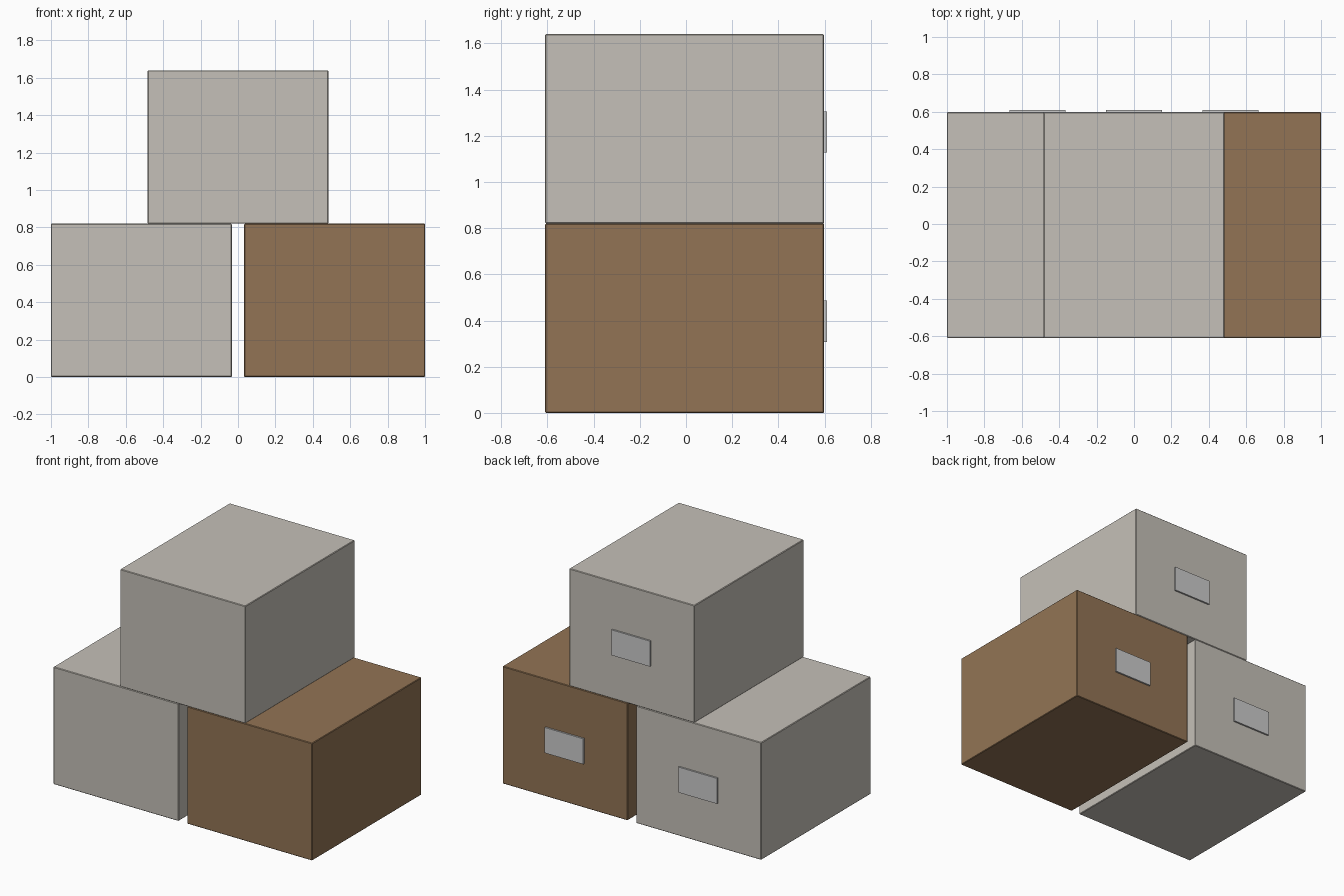
import bpy

if "Cube" in bpy.data.objects:
    bpy.data.objects.remove(bpy.data.objects["Cube"])

W, H = 0.967, 0.82            # box width and height
Y0, Y1, Y_TAG = -0.61, 0.598, 0.61


def material(name, rgb):
    m = bpy.data.materials.new(name)
    m.diffuse_color = (*rgb, 1)
    m.use_nodes = True
    m.node_tree.nodes["Principled BSDF"].inputs["Base Color"].default_value = m.diffuse_color
    return m


def block(name, x, y, z, mat=None, bevel=0.0):
    """Axis-aligned block from (min, max) pairs."""
    bpy.ops.mesh.primitive_cube_add(size=1, location=[sum(r) / 2 for r in (x, y, z)])
    ob = bpy.context.object
    ob.name = name
    ob.scale = [r[1] - r[0] for r in (x, y, z)]
    bpy.ops.object.transform_apply(location=False, rotation=False, scale=True)
    if mat:
        ob.data.materials.append(mat)
    if bevel:
        mod = ob.modifiers.new("edge_bevel", "BEVEL")
        mod.width, mod.segments = bevel, 1
    return ob


beige = material("beige_card", (0.56, 0.53, 0.48))
brown = material("brown_card", (0.29, 0.175, 0.09))

# Three stacked boxes, each with a label plate on the back
for name, cx, z, mat in (("left", -0.5165, 0, beige),
                         ("right", 0.5165, 0, brown),
                         ("top", 0, H, beige)):
    block(name + "_box", (cx - W / 2, cx + W / 2), (Y0, Y1), (z, z + H), mat, 0.004)
    block(name + "_label", (cx - 0.149, cx + 0.149), (Y1 - 0.003, Y_TAG),
          (z + 0.308, z + 0.486))
